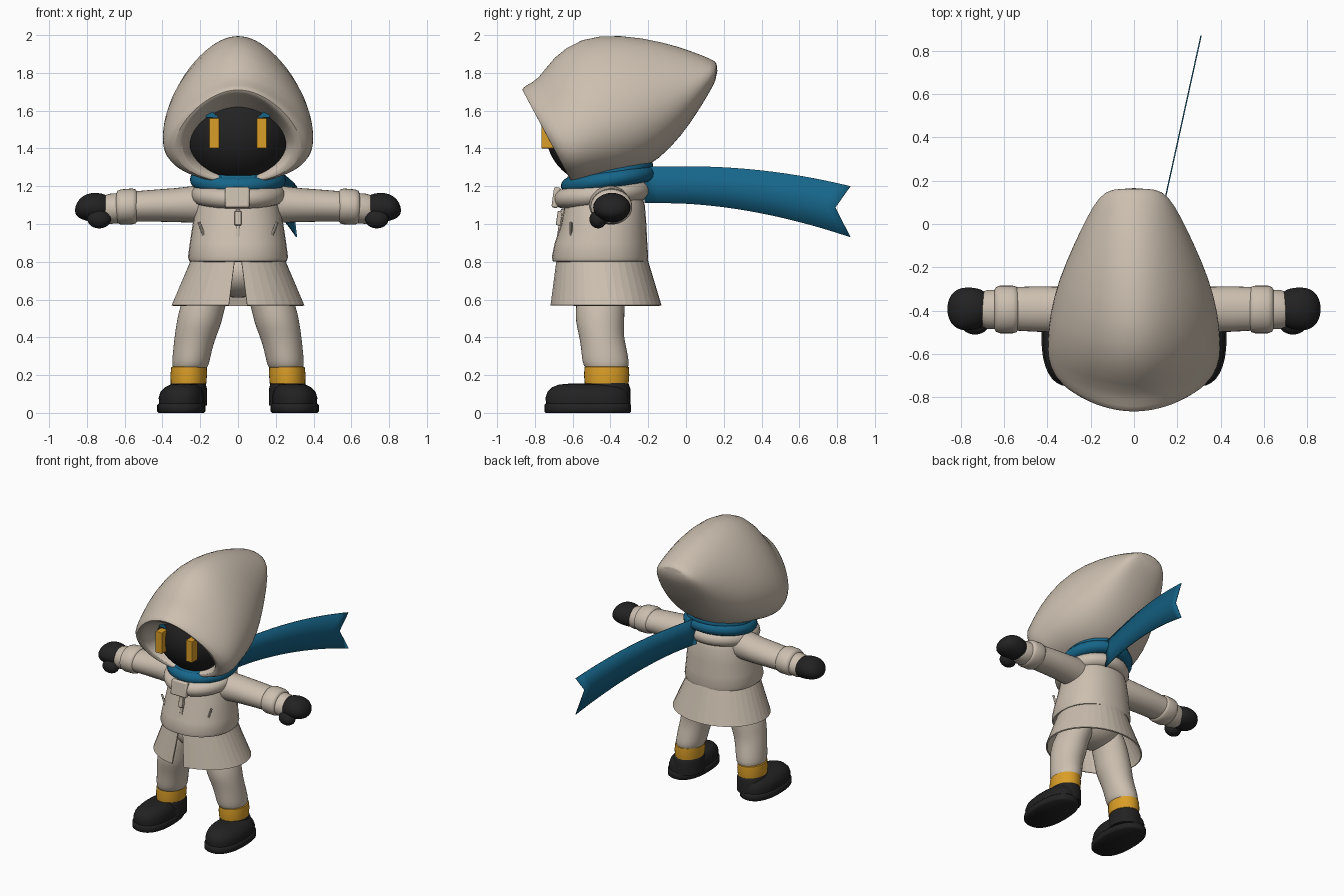
import bpy, bmesh, math
from mathutils import Vector, Matrix

cube = bpy.data.objects.get("Cube")
if cube:
    bpy.data.objects.remove(cube)


def material(name, r, g, b):
    m = bpy.data.materials.new(name)
    m.use_nodes = True
    m.diffuse_color = (r, g, b, 1)
    m.node_tree.nodes["Principled BSDF"].inputs["Base Color"].default_value = (r, g, b, 1)
    return m


CREAM = material("cream_cloth", 0.60, 0.52, 0.43)
BLACK = material("soft_black", 0.016, 0.016, 0.016)
TEAL = material("teal_cloth", 0.008, 0.13, 0.25)
AMBER = material("amber", 0.70, 0.34, 0.02)


def finish(name, bm, mat, mirror=False, smooth=True, thick=0, subsurf=0, bevel=0):
    bmesh.ops.recalc_face_normals(bm, faces=bm.faces)
    mesh = bpy.data.meshes.new(name)
    bm.to_mesh(mesh)
    bm.free()
    ob = bpy.data.objects.new(name, mesh)
    bpy.context.collection.objects.link(ob)
    mesh.materials.append(mat)
    if thick:
        ob.modifiers.new("thickness", "SOLIDIFY").thickness = thick
    if bevel:
        mod = ob.modifiers.new("bevel", "BEVEL")
        mod.width, mod.segments = bevel, 2
    if subsurf:
        mod = ob.modifiers.new("subsurf", "SUBSURF")
        mod.levels = mod.render_levels = subsurf
    if mirror:
        ob.modifiers.new("mirror", "MIRROR")
    if smooth:
        bpy.ops.object.select_all(action="DESELECT")
        ob.select_set(True)
        bpy.context.view_layer.objects.active = ob
        bpy.ops.object.shade_smooth_by_angle(angle=math.radians(50))
    return ob


def loft(name, rings, mat, closed=True, caps=(True, True), **opts):
    bm = bmesh.new()
    rows = [[bm.verts.new(p) for p in ring] for ring in rings]
    n = len(rows[0])
    for a, b in zip(rows, rows[1:]):
        for i in range(n if closed else n - 1):
            j = (i + 1) % n
            bm.faces.new((a[i], a[j], b[j], b[i]))
    for row, cap in ((rows[0], caps[0]), (rows[-1], caps[1])):
        if cap and closed:
            bm.faces.new(row)
    return finish(name, bm, mat, **opts)


def oval(c, u, v, n=32, power=1.0):
    pts = []
    for i in range(n):
        a = math.tau * i / n
        co, si = math.cos(a), math.sin(a)
        pts.append(Vector(c) + Vector(u) * math.copysign(abs(co) ** power, co)
                   + Vector(v) * math.copysign(abs(si) ** power, si))
    return pts


def upright(name, specs, mat, power=1.0, **opts):
    """Stack of ovals: z, cx, cy, rx, ry"""
    return loft(name, [oval((x, y, z), (rx, 0, 0), (0, ry, 0), power=power)
                       for z, x, y, rx, ry in specs], mat, **opts)


def sideways(name, specs, mat, **opts):
    """Ovals along x: x, cy, cz, ry, rz"""
    return loft(name, [oval((x, y, z), (0, ry, 0), (0, 0, rz))
                       for x, y, z, ry, rz in specs], mat, **opts)


def ball(name, c, r, mat, **opts):
    bm = bmesh.new()
    bmesh.ops.create_uvsphere(bm, u_segments=40, v_segments=24, radius=1,
                              matrix=Matrix.Translation(c) @ Matrix.Diagonal((*r, 1)))
    return finish(name, bm, mat, **opts)


def box(name, c, size, mat, rot=None, **opts):
    bm = bmesh.new()
    bmesh.ops.create_cube(bm, size=1, matrix=Matrix.Translation(c)
                          @ (rot or Matrix()) @ Matrix.Diagonal((*size, 1)))
    return finish(name, bm, mat, **opts)


def neck_ring(name, c, rx, ry, tube, height, tilt, mat):
    turn = Matrix.Translation(c) @ Matrix.Rotation(math.radians(tilt), 4, "X")
    rings = []
    for i in range(41):
        a = math.tau * i / 40
        d = Vector((math.cos(a), math.sin(a), 0))
        ring = oval((rx * d.x, ry * d.y, 0), d * tube, (0, 0, height), 14)
        rings.append([turn @ p for p in ring])
    ob = loft(name, rings, mat, caps=(False, False))
    return ob


# Hood: slanted egg-shaped rings, bottom (y, z), top (y, z), half width, egg factor
hood = [(-.50, 1.29, -.70, 1.62, .25, .2), (-.57, 1.26, -.80, 1.67, .265, .2),
        (-.61, 1.235, -.85, 1.69, .285, .2), (-.61, 1.215, -.875, 1.71, .325, .25),
        (-.57, 1.215, -.85, 1.735, .365, .3), (-.51, 1.225, -.78, 1.765, .385, .3),
        (-.44, 1.235, -.71, 1.88, .385, .3), (-.33, 1.25, -.56, 1.99, .375, .3),
        (-.20, 1.30, -.35, 2.005, .34, .25), (-.08, 1.40, -.12, 1.965, .275, .2),
        (.03, 1.54, .04, 1.912, .215, .15), (.12, 1.69, .14, 1.87, .16, .1),
        (.165, 1.77, .168, 1.852, .10, 0)]
rings = []
for yb, zb, yt, zt, w, egg in hood:
    ring = []
    for i in range(40):
        a = math.tau * i / 40
        t = (1 - math.cos(a)) / 2
        ring.append((w * math.sin(a) * (1 + egg * math.cos(a)),
                     yb + (yt - yb) * t, zb + (zt - zb) * t))
    rings.append(ring)
loft("hood", rings, CREAM, caps=(False, True), subsurf=1)

# Face
ball("head", (0, -.45, 1.475), (.295, .29, .27), BLACK)
box("eyes", (.126, -.73, 1.48), (.054, .07, .16), AMBER, mirror=True, smooth=False, bevel=.004)
loft("brows", [[(x, y, z) for x, z in ((.105, 1.565), (.17, 1.565), (.165, 1.625))]
               for y in (-.700, -.692)], TEAL, mirror=True, smooth=False)

# Scarf with a streaming tail
neck_ring("scarf", (0, -.41, 1.235), .205, .205, .05, .045, 9, TEAL)
neck_ring("scarf_fold", (0, -.405, 1.27), .19, .195, .04, .035, 12, TEAL)
tail = []
for end, row in ((.87, 0), (.79, .5), (.87, 1)):
    line = []
    for i in range(17):
        s = i / 16
        y = -.22 + (end + .22) * s
        f = (y + .2) / 1.07
        top = 1.305 - .105 * (max(0, f - .2) / .8) ** 2
        low = 1.11 - .18 * (max(0, f - .1) / .9) ** 1.8
        line.append((.15 + .22 * (y - .13), y, top + (low - top) * row))
    tail.append(line)
loft("scarf_tail", tail, TEAL, closed=False, thick=.006)

# Jacket
upright("jacket", [(.80, 0, -.455, .235, .23), (.803, 0, -.455, .258, .25),
                   (.825, 0, -.455, .265, .255), (.90, 0, -.45, .255, .245),
                   (1.0, 0, -.435, .24, .225), (1.1, 0, -.43, .222, .212),
                   (1.17, 0, -.43, .19, .19), (1.22, 0, -.42, .13, .14)], CREAM, power=.9)
neck_ring("collar", (0, -.445, 1.155), .195, .205, .055, .052, 6, CREAM)
lean = Matrix.Rotation(math.radians(-8), 4, "X")
box("collar_tab", (-.004, -.688, 1.14), (.13, .035, .11), CREAM, lean, bevel=.01)
box("zip_strip", (0, -.672, .94), (.022, .02, .28), CREAM, lean, bevel=.003)
box("zip_pull", (0, -.672, 1.03), (.035, .025, .075), CREAM, lean, bevel=.004)
slant = Matrix.Rotation(math.radians(-45), 4, "Z") @ Matrix.Rotation(math.radians(-20), 4, "Y")
box("pocket_welts", (.185, -.61, .95), (.012, .014, .13), CREAM, slant.inverted(),
    mirror=True, bevel=.003)

# Flared skirt, open at the front
skirt = []
for z, rx, ry, cy, gap in ((.82, .245, .24, -.445, 4), (.57, .352, .295, -.425, 8)):
    arc = []
    for i in range(41):
        a = math.radians(-90 + gap + (360 - 2 * gap) * i / 40)
        arc.append((rx * math.cos(a), cy + ry * math.sin(a), z))
    skirt.append(arc)
loft("skirt", skirt, CREAM, closed=False, smooth=False, thick=.01)

# Sleeves and mittens
sideways("sleeves", [(.12, -.41, 1.10, .10, .10), (.22, -.405, 1.105, .108, .098),
                     (.33, -.395, 1.10, .105, .09), (.45, -.393, 1.097, .105, .084),
                     (.56, -.392, 1.092, .10, .08)], CREAM, mirror=True)
sideways("sleeve_cuffs", [(.535, -.395, 1.093, .09, .08), (.542, -.395, 1.093, .105, .09),
                          (.56, -.395, 1.093, .11, .095), (.62, -.395, 1.09, .11, .093),
                          (.638, -.395, 1.09, .103, .086), (.645, -.395, 1.09, .09, .07)],
         CREAM, mirror=True)
sideways("wrists", [(.62, -.395, 1.085, .092, .08), (.68, -.395, 1.08, .09, .08),
                    (.712, -.395, 1.077, .075, .072)], CREAM, mirror=True)
sideways("mittens", [(.67, -.39, 1.08, .06, .055), (.70, -.39, 1.082, .088, .075),
                     (.75, -.392, 1.088, .10, .08), (.80, -.393, 1.088, .10, .073),
                     (.835, -.393, 1.083, .08, .056), (.855, -.393, 1.076, .05, .034),
                     (.863, -.393, 1.072, .015, .01)], BLACK, mirror=True, subsurf=1)
ball("thumbs", (.735, -.465, 1.025), (.062, .046, .048), BLACK, mirror=True)

# Trousers
ball("hips", (0, -.44, .74), (.2, .17, .13), CREAM)
upright("trouser_legs", [(.76, .11, -.44, .10, .13), (.66, .15, -.445, .115, .13),
                         (.56, .19, -.455, .12, .128), (.48, .205, -.455, .12, .13),
                         (.42, .222, -.45, .112, .118), (.34, .24, -.435, .103, .12),
                         (.27, .25, -.425, .10, .125), (.235, .255, -.42, .092, .115),
                         (.225, .255, -.42, .07, .09)],
        CREAM, mirror=True, subsurf=1)

# Boots with amber ankle bands
upright("ankle_bands", [(.15, .262, -.42, .085, .105), (.156, .262, -.42, .094, .116),
                        (.20, .261, -.42, .097, .12), (.243, .259, -.42, .094, .117),
                        (.25, .259, -.42, .08, .10)], AMBER, mirror=True)
upright("boot_soles", [(0, .30, -.52, .12, .222), (.008, .30, -.52, .128, .23),
                       (.042, .30, -.52, .128, .23), (.05, .30, -.52, .12, .222)],
        BLACK, power=.85, mirror=True)
upright("boots", [(.045, .30, -.52, .118, .22), (.08, .30, -.522, .12, .222),
                  (.11, .298, -.522, .113, .212), (.135, .293, -.52, .095, .19),
                  (.15, .288, -.518, .07, .155), (.156, .285, -.515, .03, .09)],
        BLACK, power=.85, mirror=True)
upright("boot_shafts", [(.04, .268, -.415, .105, .12), (.13, .265, -.415, .10, .12),
                        (.165, .263, -.418, .09, .11), (.18, .262, -.42, .075, .09)],
        BLACK, mirror=True)
